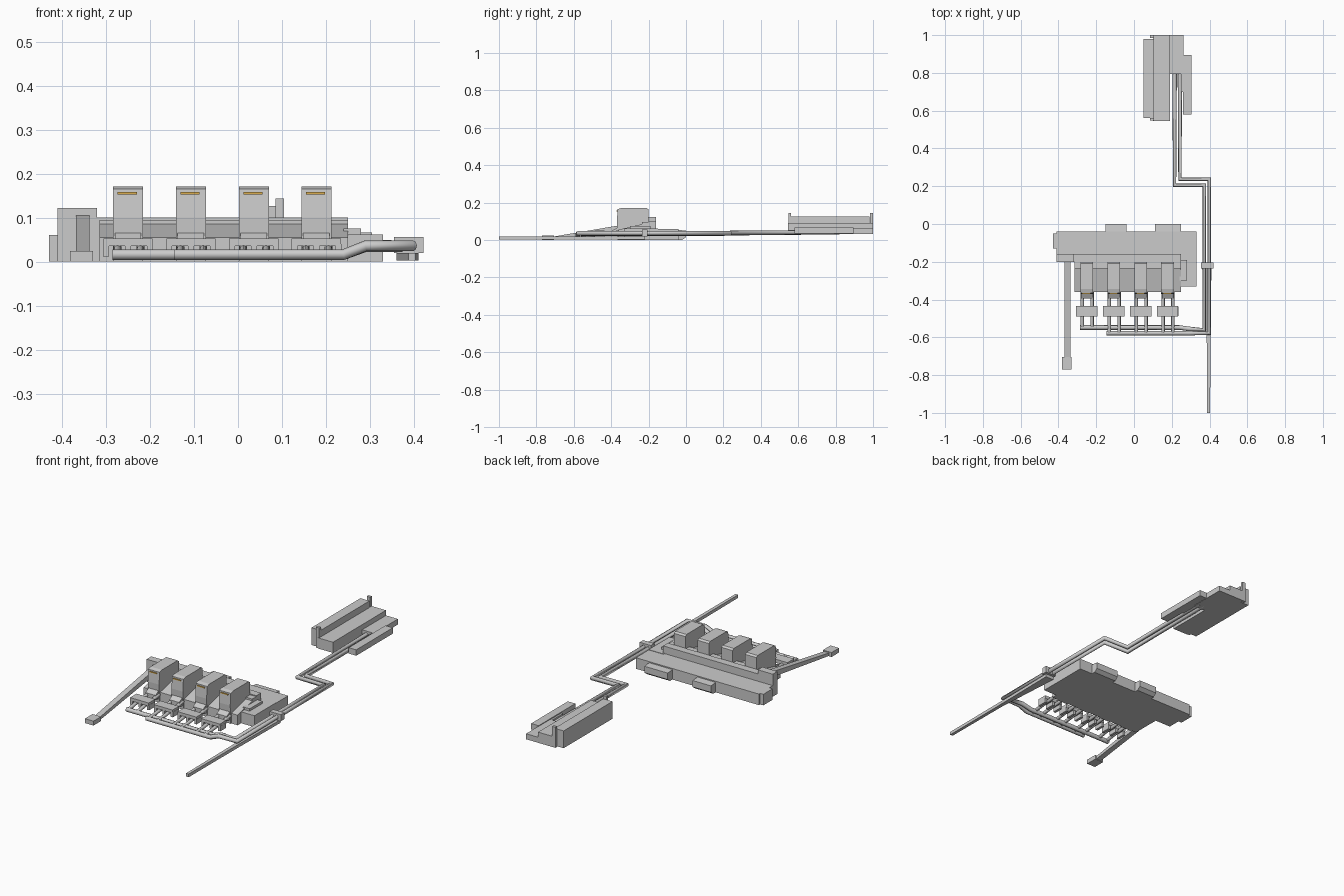
import bpy, bmesh

def prism(name, pts, lo, hi, axis='x'):
    """Extrude a closed profile; axis x: pts are (y, z), axis z: pts are (x, y)."""
    bm = bmesh.new()
    put = (lambda p, t: (t, p[0], p[1])) if axis == 'x' else (lambda p, t: (p[0], p[1], t))
    a = [bm.verts.new(put(p, lo)) for p in pts]
    b = [bm.verts.new(put(p, hi)) for p in pts]
    bm.faces.new(a)
    bm.faces.new(b)
    n = len(pts)
    for i in range(n):
        bm.faces.new((a[i], a[(i + 1) % n], b[(i + 1) % n], b[i]))
    bmesh.ops.recalc_face_normals(bm, faces=bm.faces)
    me = bpy.data.meshes.new(name)
    bm.to_mesh(me)
    bm.free()
    ob = bpy.data.objects.new(name, me)
    bpy.context.collection.objects.link(ob)
    return ob

def box(name, x0, x1, y0, y1, z0, z1):
    return prism(name, [(x0, y0), (x1, y0), (x1, y1), (x0, y1)], z0, z1, 'z')

def pipe(name, pts, r):
    cu = bpy.data.curves.new(name, 'CURVE')
    cu.dimensions = '3D'
    cu.bevel_depth = r
    cu.bevel_resolution = 2
    cu.use_fill_caps = True
    sp = cu.splines.new('POLY')
    sp.points.add(len(pts) - 1)
    for p, co in zip(sp.points, pts):
        p.co = (*co, 1)
    ob = bpy.data.objects.new(name, cu)
    bpy.context.collection.objects.link(ob)
    return ob

gold = bpy.data.materials.new("gold")
gold.diffuse_color = (0.7, 0.42, 0.08, 1)

# Long low hall at the back with two rear bays
box("turbine_hall", -0.41, 0.33, -0.16, -0.04, 0, 0.06)
box("hall_left_end", -0.43, -0.40, -0.13, -0.05, 0, 0.06)
for i, (a, b) in enumerate([(-0.15, -0.04), (0.11, 0.25)]):
    prism(f"hall_rear_bay_{i}", [(-0.05, 0), (-0.02, 0), (0, 0.015), (0, 0.05), (-0.05, 0.055)], a, b)

# Central strip, left tower block, right annex
box("central_strip", -0.32, 0.25, -0.20, -0.16, 0, 0.10)
box("left_block", -0.41, -0.32, -0.20, -0.16, 0, 0.122)
box("right_annex", 0.24, 0.33, -0.33, -0.15, 0, 0.062)
box("annex_step", 0.24, 0.28, -0.30, -0.19, 0, 0.075)

# Sloping-roofed base under the four towers
prism("tower_base", [(-0.36, 0), (-0.36, 0.055), (-0.235, 0.085), (-0.235, 0.095),
                     (-0.19, 0.095), (-0.19, 0)], -0.315, 0.25)

# Four repeated units: tower, window band, neck, intake house, feed pipes
for i, x in enumerate((-0.25, -0.107, 0.036, 0.178)):
    prism(f"tower_{i}", [(-0.365, 0), (-0.37, 0.10), (-0.365, 0.165), (-0.345, 0.171),
                         (-0.21, 0.171), (-0.20, 0.163), (-0.20, 0)], x - 0.034, x + 0.034)
    band = box(f"window_band_{i}", x - 0.024, x + 0.02, -0.371, -0.36, 0.153, 0.158)
    band.data.materials.append(gold)
    prism(f"neck_{i}", [(-0.36, 0.02), (-0.395, 0.025), (-0.395, 0.05), (-0.36, 0.07)],
          x - 0.03, x + 0.03)
    box(f"intake_roof_{i}", x - 0.056, x + 0.056, -0.49, -0.435, 0.035, 0.052)
    for s in (-1, 0, 1):
        box(f"intake_wall_{i}_{s}", x + s * 0.05 - 0.007, x + s * 0.05 + 0.007, -0.488, -0.437, 0.012, 0.04)
    end = -0.55 if i == 0 else -0.58
    for s in (-1, 1):
        px = x + s * 0.026 + 0.002
        pipe(f"feed_pipe_{i}_{s}", [(px, -0.35, 0.045), (px, -0.40, 0.036),
                                    (px, -0.49, 0.028), (px, end, 0.018)], 0.009)

# Twin headers joining the long twin pipeline to the reservoir block
pipe("header_inner", [(-0.285, -0.548, 0.016), (0.24, -0.548, 0.016), (0.29, -0.555, 0.034),
                      (0.372, -0.56, 0.034), (0.372, 0.205, 0.034), (0.215, 0.205, 0.036),
                      (0.215, 0.82, 0.042)], 0.012)
pipe("header_outer", [(-0.145, -0.578, 0.016), (0.24, -0.578, 0.016), (0.29, -0.578, 0.036),
                      (0.398, -0.578, 0.036), (0.398, 0.237, 0.036), (0.243, 0.237, 0.038),
                      (0.243, 0.82, 0.042)], 0.012)
box("pipeline_gate", 0.355, 0.422, -0.235, -0.205, 0.02, 0.056)

# Dark outlet channel running to the front
prism("outlet_channel", [(0.387, -1), (0.403, -1), (0.405, -0.60), (0.41, -0.22),
                         (0.36, -0.22), (0.385, -0.60)], 0.003, 0.02, 'z')

# Inclined shaft to a small entrance house
prism("inclined_shaft", [(-0.71, 0.002), (-0.71, 0.018), (-0.20, 0.105), (-0.20, 0.075)],
      -0.368, -0.337)
box("entrance_house", -0.382, -0.33, -0.77, -0.705, 0, 0.024)

# Stepped reservoir block at the back
box("reservoir_high_wall", 0.05, 0.105, 0.56, 0.98, 0.032, 0.126)
box("reservoir_middle", 0.10, 0.19, 0.545, 1, 0.032, 0.09)
box("reservoir_shelf", 0.185, 0.262, 0.795, 1, 0.032, 0.062)
box("reservoir_side", 0.26, 0.305, 0.58, 0.895, 0.034, 0.066)
box("reservoir_side_link", 0.25, 0.28, 0.70, 0.82, 0.034, 0.06)
for i, y in enumerate((0.547, 0.985)):
    box(f"reservoir_post_{i}", 0.085, 0.105, y, y + 0.015, 0.032, 0.144)
